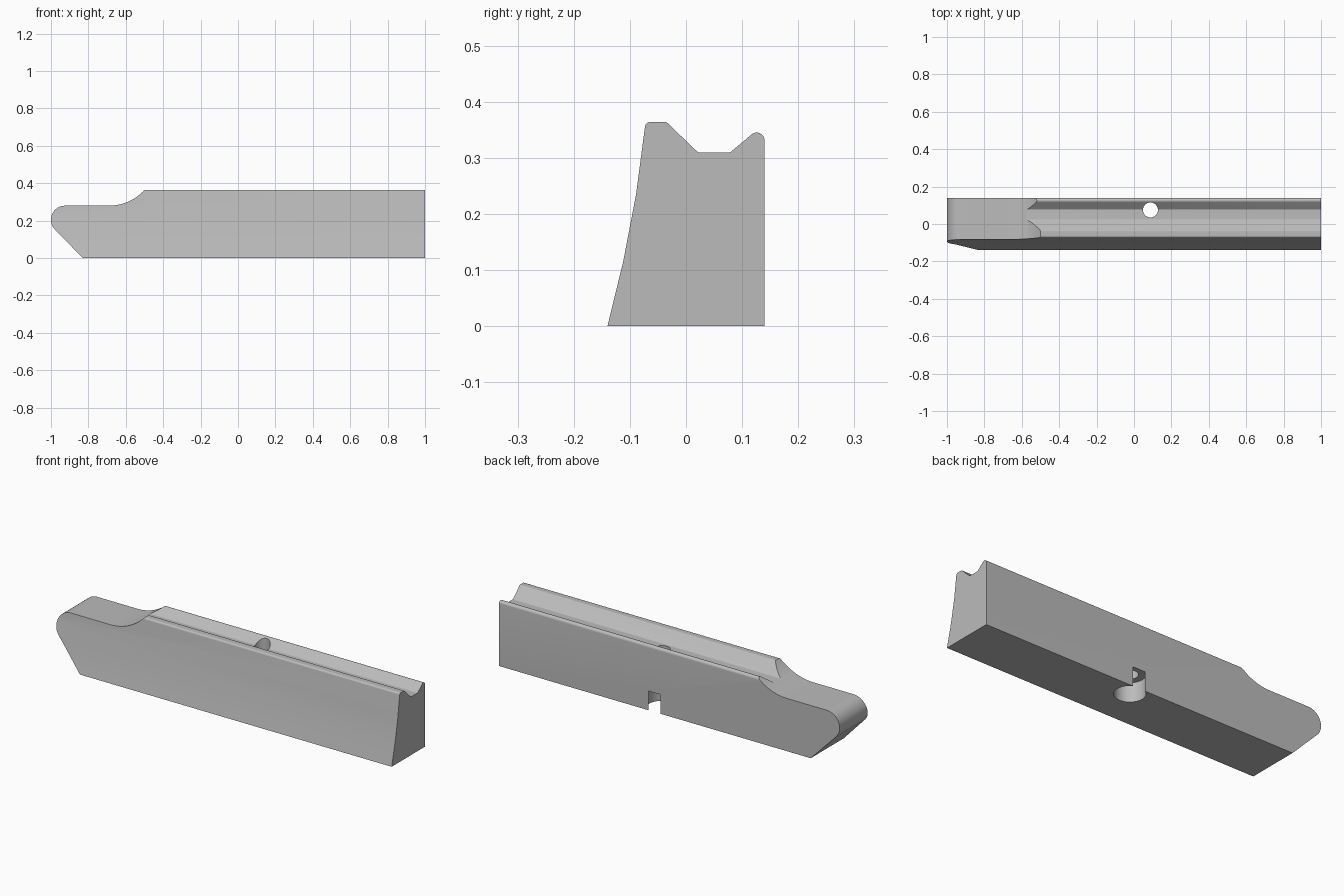
import bpy
import bmesh
from math import pi, tan
from mathutils import Vector, Matrix

cube = bpy.data.objects.get("Cube")
if cube:
    bpy.data.objects.remove(cube)

grey = bpy.data.materials.new("plain grey")
grey.use_nodes = True
color = (0.5, 0.5, 0.5, 1)
grey.diffuse_color = color
grey.node_tree.nodes["Principled BSDF"].inputs["Base Color"].default_value = color


def rounded(corners, steps=8):
    """Outline from (u, v, fillet radius) corners."""
    out = []
    for i, (u, v, r) in enumerate(corners):
        p = Vector((u, v))
        if not r:
            out.append(p)
            continue
        a = (Vector(corners[i - 1][:2]) - p).normalized()
        b = (Vector(corners[(i + 1) % len(corners)][:2]) - p).normalized()
        half = a.angle(b) / 2
        start = p + a * (r / tan(half))
        center = p + (a + b).normalized() * (r / abs(Vector((a.x, a.y)).cross((a + b).normalized())))
        sweep = (start - center).angle_signed(p + b * (r / tan(half)) - center)
        for k in range(steps + 1):
            out.append(center + Matrix.Rotation(-sweep * k / steps, 2) @ (start - center))
    return out


def solid(name, outline, place, vec):
    """Extrude a flat outline into a closed solid."""
    bm = bmesh.new()
    face = bm.faces.new([bm.verts.new(place(p)) for p in outline])
    ext = bmesh.ops.extrude_face_region(bm, geom=[face])
    verts = [e for e in ext["geom"] if isinstance(e, bmesh.types.BMVert)]
    bmesh.ops.translate(bm, verts=verts, vec=vec)
    bmesh.ops.recalc_face_normals(bm, faces=bm.faces)
    return add(name, bm)


def add(name, bm):
    mesh = bpy.data.meshes.new(name)
    bm.to_mesh(mesh)
    bm.free()
    mesh.materials.append(grey)
    obj = bpy.data.objects.new(name, mesh)
    bpy.context.collection.objects.link(obj)
    return obj


def bore(name, radius, bottom, top):
    bm = bmesh.new()
    bmesh.ops.create_cone(bm, cap_ends=True, segments=48, radius1=radius, radius2=radius,
                          depth=top - bottom,
                          matrix=Matrix.Translation((0.088, 0.075, (top + bottom) / 2)))
    return add(name, bm)


# Grooved rail section, run along the length
section = rounded([
    (-0.14, 0, 0), (0.14, 0, 0), (0.14, 0.364, 0.014), (0.124, 0.35, 0.012),
    (0.078, 0.309, 0.012), (0.022, 0.309, 0.012), (-0.035, 0.364, 0.012),
    (-0.072, 0.364, 0.01), (-0.089, 0.235, 0), (-0.112, 0.115, 0)][:2] + [
    (0.14, 0.361, 0.014), (0.078, 0.309, 0.01), (0.022, 0.309, 0.01),
    (-0.035, 0.364, 0.01), (-0.072, 0.364, 0.01), (-0.089, 0.235, 0), (-0.112, 0.115, 0)])
rail = solid("rail_block", section, lambda p: (-1.1, p.x, p.y), (2.1, 0, 0))

# Side silhouette: rounded nose, low step and scooped rise
scoop = Vector((-0.69, 0.537))
side = rounded([(1, -0.1, 0), (1, 0.5, 0), (-0.4, 0.5, 0)])
side += [scoop + Matrix.Rotation(0.96 * (1 - k / 18), 2) @ Vector((0, -0.257)) for k in range(19)]
nose = Vector((-0.925, 0.205))
side += [nose + Matrix.Rotation(k / 16 * 0.74 * pi, 2) @ Vector((0, 0.075)) for k in range(17)]
side += [Vector((-0.83, 0)), Vector((-0.736, -0.1))]
silhouette = solid("side_silhouette", side, lambda p: (p.x, -0.5, p.y), (0, 1, 0))

# Through hole with a wider recess underneath that breaks the back face
cutters = [(silhouette, "INTERSECT"),
           (bore("bolt_hole", 0.04, -0.1, 0.5), "DIFFERENCE"),
           (bore("bolt_recess", 0.074, -0.1, 0.102), "DIFFERENCE")]
bpy.ops.object.select_all(action="DESELECT")
rail.select_set(True)
bpy.context.view_layer.objects.active = rail
for cutter, operation in cutters:
    cutter.hide_render = True
    mod = rail.modifiers.new(cutter.name, "BOOLEAN")
    mod.object, mod.operation, mod.solver = cutter, operation, "EXACT"
    bpy.ops.object.modifier_apply(modifier=mod.name)
    bpy.data.objects.remove(cutter)

bpy.ops.object.shade_smooth_by_angle(angle=0.5)
